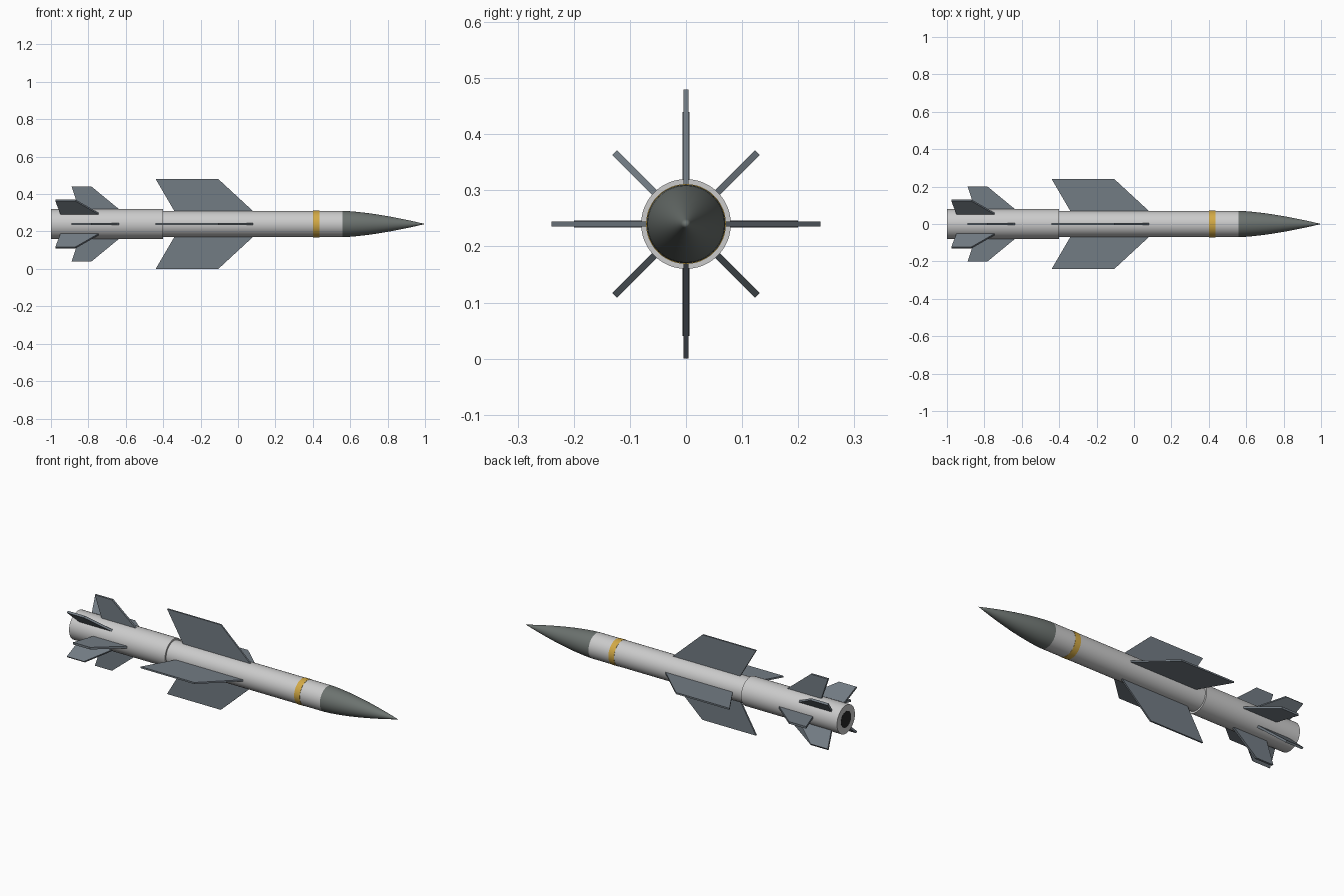
import bpy, bmesh, math
from mathutils import Matrix

if "Cube" in bpy.data.objects:
    bpy.data.objects.remove(bpy.data.objects["Cube"])

AXIS_Z = 0.24
SIDES = 48


def material(name, rgb):
    m = bpy.data.materials.new(name)
    m.diffuse_color = (*rgb, 1)
    m.use_nodes = True
    m.node_tree.nodes["Principled BSDF"].inputs["Base Color"].default_value = m.diffuse_color
    return m


PALE = material("pale_paint", (0.62, 0.63, 0.60))
NOSE = material("nose_grey", (0.15, 0.17, 0.16))
FIN = material("fin_grey", (0.17, 0.20, 0.23))
GOLD = material("band_yellow", (0.65, 0.40, 0.06))
DARK = material("nozzle_dark", (0.02, 0.02, 0.02))


def finish(name, bm, mat):
    bmesh.ops.recalc_face_normals(bm, faces=bm.faces)
    me = bpy.data.meshes.new(name)
    bm.to_mesh(me)
    bm.free()
    me.materials.append(mat)
    ob = bpy.data.objects.new(name, me)
    ob.location.z = AXIS_Z
    bpy.context.collection.objects.link(ob)
    return ob


def lathe(name, profile, mat):
    """Revolve (x, radius) points about the x axis."""
    bm = bmesh.new()
    verts = [bm.verts.new((x, 0, r)) for x, r in profile]
    edges = [bm.edges.new(pair) for pair in zip(verts, verts[1:])]
    bmesh.ops.spin(bm, geom=verts + edges, cent=(0, 0, 0), axis=(1, 0, 0),
                   angle=math.tau, steps=SIDES, use_duplicate=False)
    bmesh.ops.remove_doubles(bm, verts=bm.verts, dist=1e-5)
    ob = finish(name, bm, mat)
    bpy.ops.object.select_all(action='DESELECT')
    bpy.context.view_layer.objects.active = ob
    ob.select_set(True)
    bpy.ops.object.shade_smooth_by_angle(angle=math.radians(30))


def fins(name, outline, thickness, start):
    """Four flat plates from an (x, radius) outline, spaced round the body."""
    for i in range(4):
        bm = bmesh.new()
        face = bm.faces.new([bm.verts.new((x, -thickness / 2, r)) for x, r in outline])
        ext = bmesh.ops.extrude_face_region(bm, geom=[face])
        moved = [g for g in ext["geom"] if isinstance(g, bmesh.types.BMVert)]
        bmesh.ops.translate(bm, verts=moved, vec=(0, thickness, 0))
        turn = Matrix.Rotation(math.radians(start + 90 * i), 3, 'X')
        bmesh.ops.rotate(bm, verts=bm.verts, cent=(0, 0, 0), matrix=turn)
        finish(f"{name}_{i + 1}", bm, FIN)


# Body sections
lathe("booster_tube", [(-0.999, 0), (-0.999, 0.08), (-0.40, 0.08), (-0.40, 0)], PALE)
lathe("main_tube", [(-0.40, 0), (-0.40, 0.07), (0.56, 0.07), (0.56, 0)], PALE)
lathe("warning_band", [(0.40, 0.068), (0.40, 0.0712), (0.435, 0.0712), (0.435, 0.068)], GOLD)
lathe("exhaust_nozzle", [(-1.0, 0), (-1.0, 0.045), (-0.97, 0.045), (-0.97, 0)], DARK)

# Curved nose
nose = [(0.56 + 0.44 * t, 0.07 * (1 - t ** 1.5)) for t in (k / 12 for k in range(13))]
lathe("nose_cone", [(0.56, 0)] + nose, NOSE)

# Large wings, booster fins and diagonal tail fins
fins("main_wing", [(-0.335, 0.06), (-0.44, 0.24), (-0.105, 0.24), (0.09, 0.06)], 0.009, 0)
fins("booster_fin", [(-0.845, 0.07), (-0.89, 0.20), (-0.783, 0.20), (-0.625, 0.07)], 0.012, 0)
fins("tail_fin", [(-0.947, 0.07), (-0.977, 0.18), (-0.87, 0.18), (-0.735, 0.07)], 0.012, 45)
